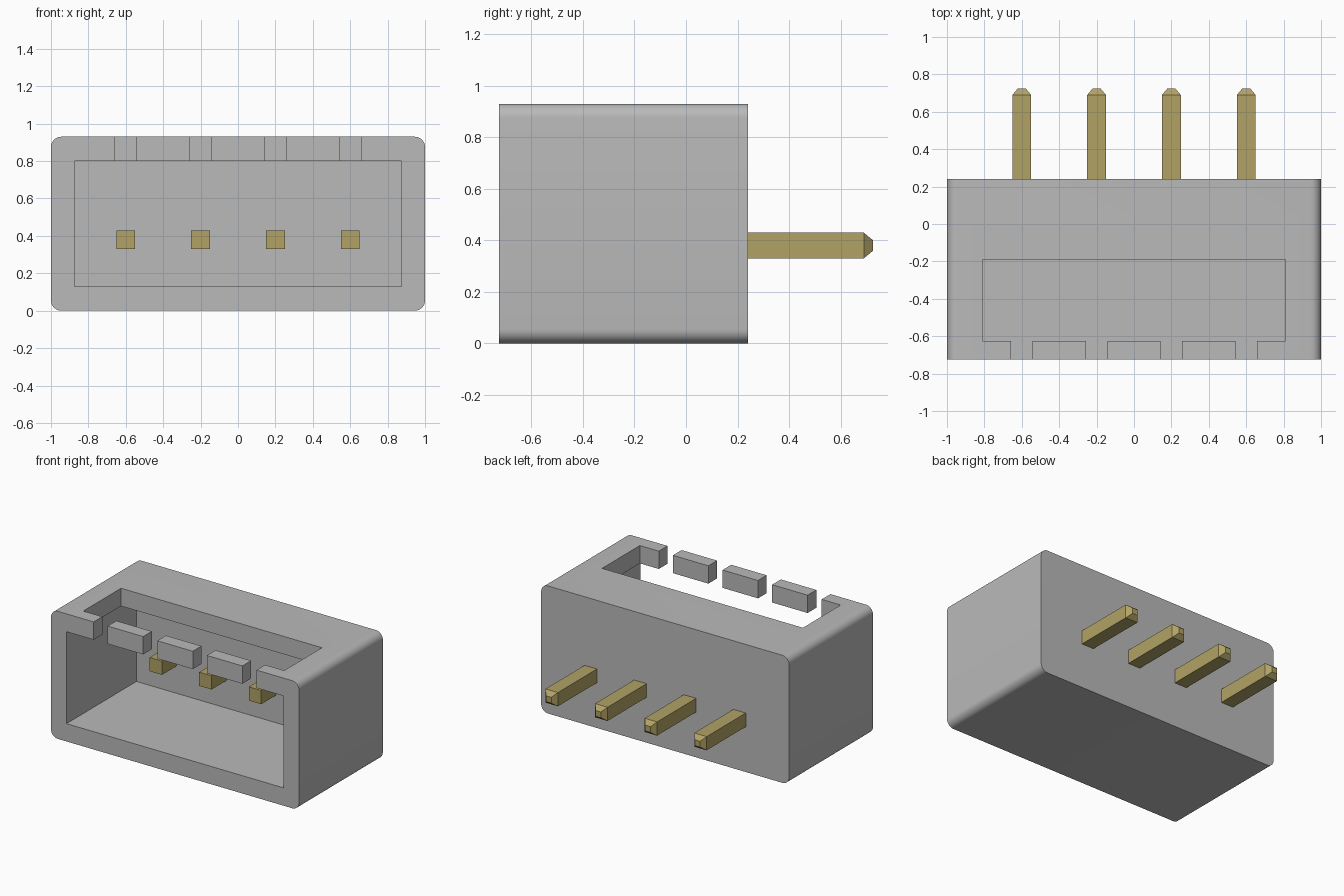
import bpy, bmesh, math

cube = bpy.data.objects.get("Cube")
if cube:
    bpy.data.objects.remove(cube, do_unlink=True)


def material(name, rgb):
    m = bpy.data.materials.new(name)
    m.use_nodes = True
    m.diffuse_color = (*rgb, 1)
    m.node_tree.nodes["Principled BSDF"].inputs["Base Color"].default_value = (*rgb, 1)
    return m


plastic = material("grey plastic", (0.49, 0.49, 0.49))
brass = material("brass", (0.44, 0.365, 0.13))


def finish(name, bm, mat=None):
    bmesh.ops.recalc_face_normals(bm, faces=bm.faces)
    mesh = bpy.data.meshes.new(name)
    bm.to_mesh(mesh)
    bm.free()
    ob = bpy.data.objects.new(name, mesh)
    bpy.context.collection.objects.link(ob)
    if mat:
        mesh.materials.append(mat)
    return ob


def box_mesh(lo, hi):
    bm = bmesh.new()
    bmesh.ops.create_cube(bm, size=1)
    for v in bm.verts:
        v.co = [(a + b) / 2 + c * (b - a) for a, b, c in zip(lo, hi, v.co)]
    return bm


FRONT, BACK, HEIGHT = -0.725, 0.24, 0.93
PIN_X = (-0.6, -0.2, 0.2, 0.6)

# Housing block with the four lengthwise edges rounded
bm = box_mesh((-1, FRONT, 0), (1, BACK, HEIGHT))
long_edges = [e for e in bm.edges if abs(e.verts[0].co.y - e.verts[1].co.y) > 0.5]
bmesh.ops.bevel(bm, geom=long_edges, offset=0.055, segments=8, profile=0.5, affect='EDGES')
housing = finish("housing", bm, plastic)

# Front cavity, top window and a key notch above each pin
cuts = [((-0.875, -1, 0.13), (0.875, 0.08, 0.80)),
        ((-0.81, -0.625, 0.6), (0.81, -0.19, 1.1))]
cuts += [((x - 0.057, -1, 0.65), (x + 0.057, -0.55, 1.05)) for x in PIN_X]
for lo, hi in cuts:
    cutter = finish("cutter", box_mesh(lo, hi))
    cutter.hide_render = True
    mod = housing.modifiers.new("cut", 'BOOLEAN')
    mod.operation = 'DIFFERENCE'
    mod.solver = 'EXACT'
    mod.object = cutter
    bpy.context.view_layer.objects.active = housing
    bpy.ops.object.modifier_apply(modifier=mod.name)
    bpy.data.objects.remove(cutter, do_unlink=True)

bpy.ops.object.select_all(action='DESELECT')
housing.select_set(True)
bpy.context.view_layer.objects.active = housing
bpy.ops.object.shade_smooth_by_angle(angle=math.radians(30))

# Square contact pins with tapered rear tips
for i, x in enumerate(PIN_X):
    bm = box_mesh((x - 0.05, -0.09, 0.33), (x + 0.05, 0.69, 0.43))
    rear = max(bm.faces, key=lambda f: f.calc_center_median().y)
    tip = bmesh.ops.extrude_discrete_faces(bm, faces=[rear])["faces"][0]
    for v in tip.verts:
        v.co = (x + (v.co.x - x) * 0.42, 0.725, 0.38 + (v.co.z - 0.38) * 0.42)
    finish(f"pin_{i + 1}", bm, brass)
